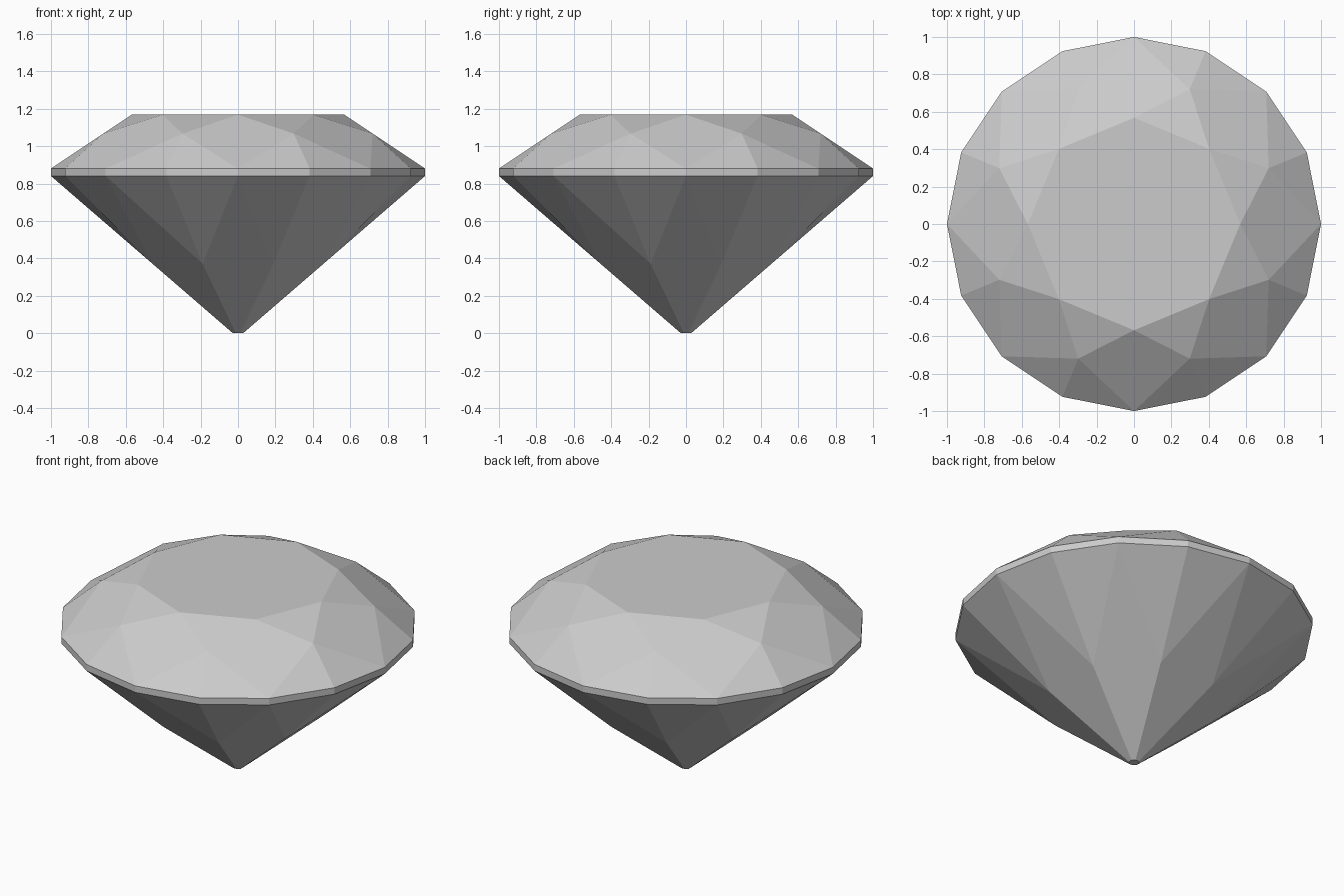
import bpy
import bmesh
from math import cos, sin, tan, pi

if "Cube" in bpy.data.objects:
    bpy.data.objects.remove(bpy.data.objects["Cube"])

STEP = pi / 8            # sixteen girdle corners, eight main facets
TABLE_R, TABLE_Z = 0.568, 1.168
GIRDLE_TOP, GIRDLE_BOTTOM = 0.88, 0.84
CULET_R = 0.03
CULET_IN = CULET_R * cos(STEP)

bm = bmesh.new()


def ring(radius, z, count, offset=0.0):
    """Ring of corner points around the vertical axis."""
    return [bm.verts.new((radius * cos(offset + 2 * pi * i / count),
                          radius * sin(offset + 2 * pi * i / count), z))
            for i in range(count)]


def main_facet_point(x, x0, z0, z1):
    """Height on the main facet running from (x0, z0) to the girdle (1, z1)."""
    return z0 + (z1 - z0) * (x - x0) / (1 - x0)


# Corner rings, from the table down to the culet
crown_x, pavilion_x = 0.72, 0.457
table = ring(TABLE_R, TABLE_Z, 8)
crown = ring(crown_x / cos(STEP),
             main_facet_point(crown_x, TABLE_R, TABLE_Z, GIRDLE_TOP), 8, STEP)
upper = ring(1, GIRDLE_TOP, 16)
lower = ring(1, GIRDLE_BOTTOM, 16)
pavilion = ring(pavilion_x / cos(STEP),
                main_facet_point(pavilion_x, CULET_IN, 0, GIRDLE_BOTTOM), 8, STEP)
culet = ring(CULET_R, 0, 8, STEP)

# Flat table and culet
bm.faces.new(table)
bm.faces.new(culet[::-1])

for i in range(8):
    n, p = (i + 1) % 8, i - 1
    a, b, c = 2 * i, 2 * i + 1, (2 * i + 2) % 16
    # Crown: star, kite and two upper girdle facets
    bm.faces.new((table[i], crown[i], table[n]))
    bm.faces.new((table[i], crown[p], upper[a], crown[i]))
    bm.faces.new((crown[i], upper[a], upper[b]))
    bm.faces.new((crown[i], upper[b], upper[c]))
    # Girdle band
    bm.faces.new((upper[a], lower[a], lower[b], upper[b]))
    bm.faces.new((upper[b], lower[b], lower[c], upper[c]))
    # Pavilion: two lower girdle facets and one main facet
    bm.faces.new((lower[a], pavilion[i], lower[b]))
    bm.faces.new((lower[b], pavilion[i], lower[c]))
    bm.faces.new((lower[a], pavilion[p], culet[p], culet[i], pavilion[i]))

bmesh.ops.recalc_face_normals(bm, faces=bm.faces[:])
mesh = bpy.data.meshes.new("cut_gemstone")
bm.to_mesh(mesh)
bm.free()
gem = bpy.data.objects.new("cut_gemstone", mesh)
bpy.context.collection.objects.link(gem)
